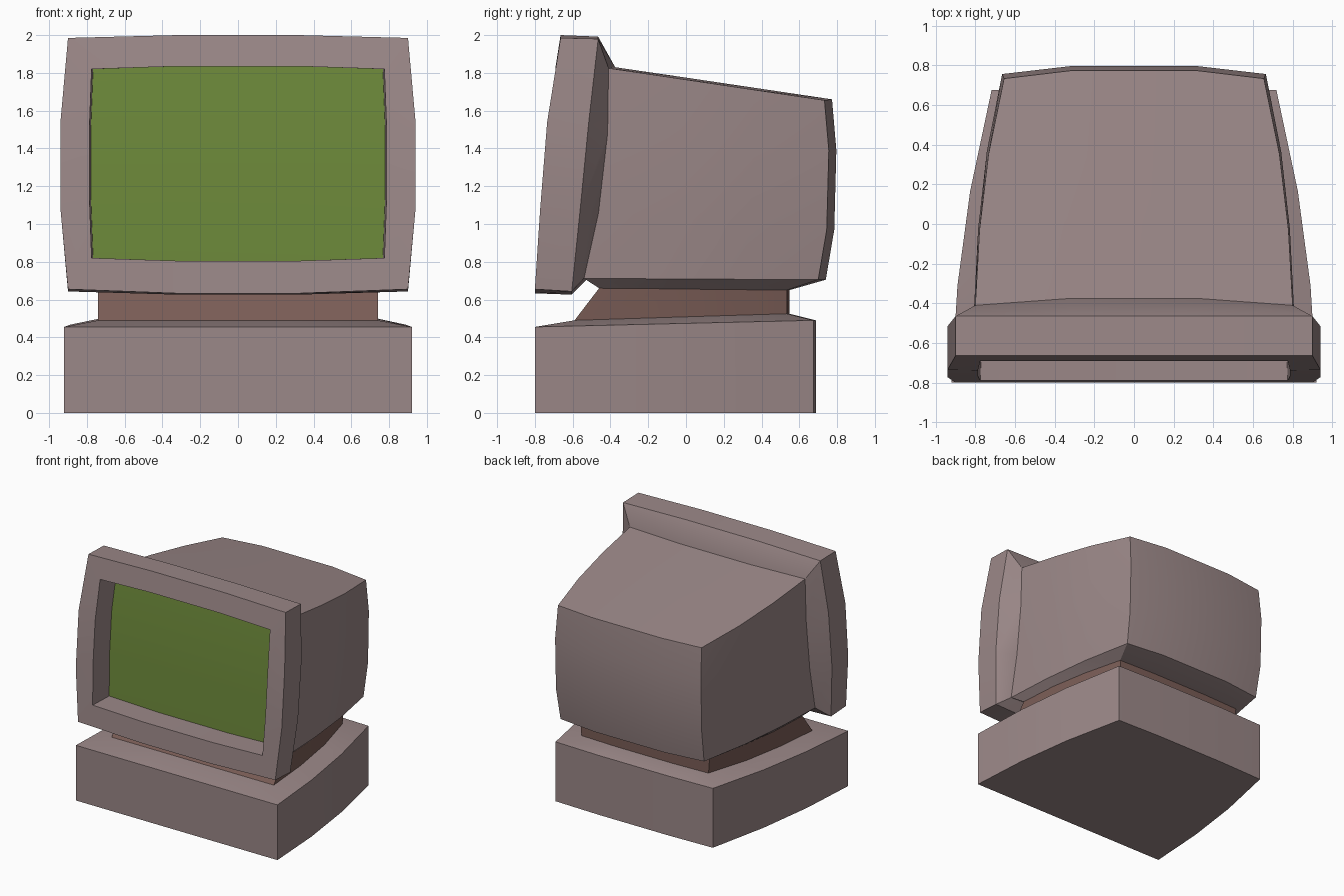
import bpy, bmesh, math

if "Cube" in bpy.data.objects:
    bpy.data.objects.remove(bpy.data.objects["Cube"])


def material(name, rgb):
    m = bpy.data.materials.new(name)
    m.diffuse_color = (*rgb, 1.0)
    m.use_nodes = True
    m.node_tree.nodes["Principled BSDF"].inputs["Base Color"].default_value = m.diffuse_color
    return m


casing = material("mauve grey plastic", (0.328, 0.246, 0.246))
dark = material("brown neck plastic", (0.195, 0.109, 0.093))
green = material("green glass", (0.147, 0.242, 0.041))


def grid(rows, mid=((0, 0),) * 4, u=0.32):
    """4x4 patch: each row is (half width, y, z); mid shifts the inner columns in (y, z)."""
    out = []
    for (x, y, z), (dy, dz) in zip(rows, mid):
        out.append([(-x, y, z), (-u, y + dy, z + dz), (u, y + dy, z + dz), (x, y, z)])
    return out


def border(g):
    return g[0] + [g[1][3], g[2][3]] + g[3][::-1] + [g[2][0], g[1][0]]


def shell(name, mat, grids, skip_bottom=False, extra=()):
    """Loft the borders of the grids, cap both ends; extra grids hang below the open bottom."""
    bm = bmesh.new()

    def face(pts):
        bm.faces.new([bm.verts.new(p) for p in pts])

    def cap(g):
        for j in range(3):
            for i in range(3):
                face((g[j][i], g[j][i + 1], g[j + 1][i + 1], g[j + 1][i]))

    def loft(gs, first=0):
        for a, b in zip(gs, gs[1:]):
            a, b = border(a), border(b)
            for k in range(first, 12):
                n = (k + 1) % 12
                face((a[k], a[n], b[n], b[k]))

    loft(grids, 3 if skip_bottom else 0)
    cap(grids[0])
    cap(grids[-1])
    if extra:
        loft(extra)
        cap(extra[-1])
    bmesh.ops.remove_doubles(bm, verts=bm.verts, dist=1e-5)
    bmesh.ops.recalc_face_normals(bm, faces=bm.faces)
    me = bpy.data.meshes.new(name)
    bm.to_mesh(me)
    bm.free()
    me.materials.append(mat)
    ob = bpy.data.objects.new(name, me)
    bpy.context.collection.objects.link(ob)
    bpy.ops.object.select_all(action='DESELECT')
    ob.select_set(True)
    bpy.context.view_layer.objects.active = ob
    bpy.ops.object.shade_smooth_by_angle(angle=math.radians(30))
    return ob


def shifted(rows, dx, dy):
    return [(x + dx, y + dy, z) for x, y, z in rows]


# base: plan narrowing to the back, top rising to the foot of the neck
plan = [(0.92, -0.80), (0.89, -0.31), (0.826, 0.166), (0.718, 0.675)]
back_mid = ((0, 0), (0, 0), (0, 0), (0.012, 0))
foot = grid([(0.74, -0.59, 0.49), (0.72, -0.21, 0.502), (0.67, 0.17, 0.514), (0.58, 0.535, 0.525)], back_mid, 0.26)
shell("base", casing, [
    grid([(x, y, 0) for x, y in plan], back_mid),
    grid([(x, y, 0.455 + 0.0237 * (y + 0.8)) for x, y in plan], back_mid),
    foot])

# neck
neck_top = grid([(0.74, -0.46, 0.66), (0.72, -0.12, 0.657), (0.67, 0.20, 0.653), (0.59, 0.535, 0.65)], back_mid, 0.26)
shell("neck", dark, [foot, neck_top])

# monitor body: sections from the bezel to the bulging back, sides bowed outward
front = [(0.80, -0.54, 0.712), (0.806, -0.463, 1.06), (0.806, -0.415, 1.48), (0.80, -0.41, 1.825)]
back = [(0.655, 0.70, 0.705), (0.665, 0.745, 0.97), (0.665, 0.756, 1.39), (0.655, 0.733, 1.655)]
front_mid = ((0.02, 0), (0.03, 0), (0.03, 0), (0.035, 0.005))
rear_mid = ((0.04, 0), (0.04, 0), (0.04, 0), (0.04, 0.005))
body = []
for t, bow in ((0, 0), (1 / 3, 0.027), (2 / 3, 0.03), (1, 0)):
    rows = [tuple(a + (b - a) * t for a, b in zip(p, q)) for p, q in zip(front, back)]
    body.append(grid(shifted(rows, bow, 0), rear_mid if t else front_mid))
shell("monitor_body", casing, body, skip_bottom=True,
      extra=[[g[0] for g in body], neck_top])

# bezel: recess, front frame, rim and taper into the body
mouth = [(0.775, -0.788, 0.82), (0.787, -0.766, 1.15), (0.787, -0.738, 1.50), (0.775, -0.690, 1.82)]
mouth_mid = ((0, -0.015), (0, 0), (0, 0), (0, 0.015))
recess = shifted(mouth, -0.008, 0.21)
frame = [(0.90, -0.80, 0.655), (0.94, -0.772, 1.08), (0.94, -0.735, 1.54), (0.90, -0.664, 1.985)]
rim = [(0.90, -0.605, 0.643), (0.94, -0.56, 1.08), (0.94, -0.515, 1.54), (0.90, -0.465, 1.98)]
frame_mid = ((0, -0.022), (0, 0), (0, 0), (0, 0.015))
shell("bezel", casing, [
    grid(recess, mouth_mid), grid(mouth, mouth_mid), grid(frame, frame_mid),
    grid(rim, ((0, -0.017), (0, 0), (0, 0), (0, 0.012))), body[0]])

# screen plate at the bottom of the recess
shell("screen", green, [
    grid(shifted(recess, 0, -0.006), mouth_mid),
    grid(shifted(recess, 0, 0.002), mouth_mid)])
